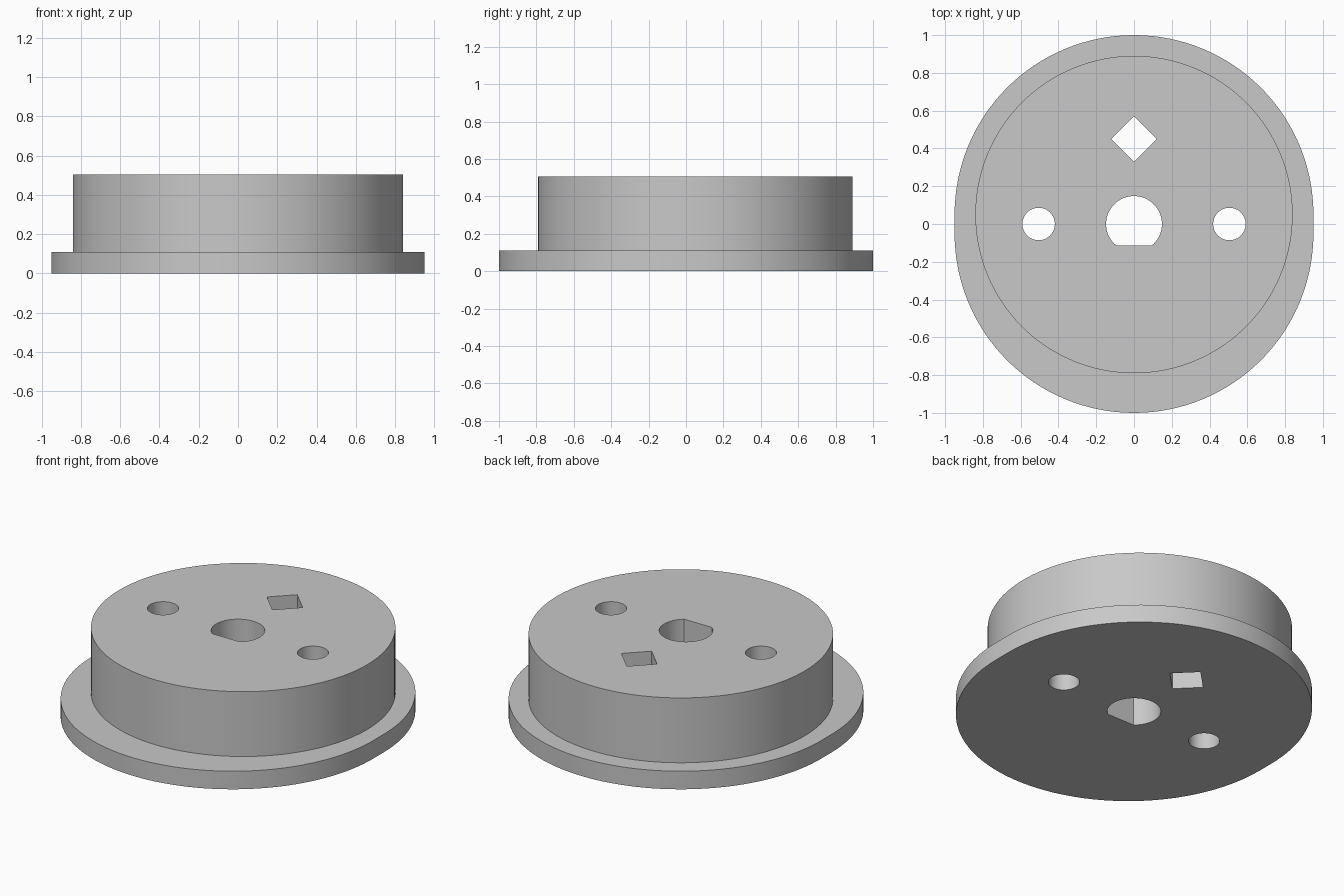
import bpy, bmesh, math

if "Cube" in bpy.data.objects:
    bpy.data.objects.remove(bpy.data.objects["Cube"], do_unlink=True)

grey = bpy.data.materials.new("light grey")
grey.use_nodes = True
colour = (0.58, 0.58, 0.58, 1)
grey.diffuse_color = colour
grey.node_tree.nodes["Principled BSDF"].inputs["Base Color"].default_value = colour


def arc(cx, cy, r, start, end, n):
    """Points along an arc, both ends included (angles in degrees)."""
    angles = [math.radians(start + (end - start) * i / n) for i in range(n + 1)]
    return [(cx + r * math.cos(a), cy + r * math.sin(a)) for a in angles]


def circle(cx, cy, r, n):
    return arc(cx, cy, r, 0, 360, n)[:-1]


def prism(name, outline, z0, z1):
    """Extrude a closed outline between two heights."""
    bm = bmesh.new()
    face = bm.faces.new([bm.verts.new((x, y, z0)) for x, y in outline])
    ext = bmesh.ops.extrude_face_region(bm, geom=[face])
    top = [v for v in ext["geom"] if isinstance(v, bmesh.types.BMVert)]
    bmesh.ops.translate(bm, vec=(0, 0, z1 - z0), verts=top)
    bmesh.ops.recalc_face_normals(bm, faces=bm.faces)
    mesh = bpy.data.meshes.new(name)
    bm.to_mesh(mesh)
    bm.free()
    mesh.materials.append(grey)
    obj = bpy.data.objects.new(name, mesh)
    bpy.context.collection.objects.link(obj)
    return obj


# Flange: two offset half circles joined by short straight sides
flange = prism("flanged_hub",
               arc(0, 0.05, 0.95, 0, 180, 64) + arc(0, -0.05, 0.95, 180, 360, 64),
               0, 0.11)

# Raised boss, sunk into the flange and set off centre
boss = prism("boss", circle(0, 0.05, 0.84, 128), 0.05, 0.505)

# Through holes: D-shaped shaft hole, two round holes, one diamond hole
flat = math.degrees(math.asin(0.115 / 0.148))
holes = [
    prism("shaft_hole", arc(0, 0, 0.148, -flat, 180 + flat, 48), -0.1, 0.7),
    prism("diamond_hole", circle(0, 0.45, 0.12, 4), -0.1, 0.7),
]
for side, x in (("left", 0.505), ("right", -0.505)):
    holes.append(prism(side + "_round_hole", circle(x, 0, 0.086, 40), -0.1, 0.7))

bpy.ops.object.select_all(action="DESELECT")
flange.select_set(True)
bpy.context.view_layer.objects.active = flange
for tool, operation in [(boss, "UNION")] + [(h, "DIFFERENCE") for h in holes]:
    tool.hide_render = True
    mod = flange.modifiers.new(tool.name, "BOOLEAN")
    mod.operation = operation
    mod.solver = "EXACT"
    mod.object = tool
    bpy.ops.object.modifier_apply(modifier=mod.name)
    bpy.data.objects.remove(tool, do_unlink=True)

bpy.ops.object.shade_smooth_by_angle(angle=math.radians(30))
